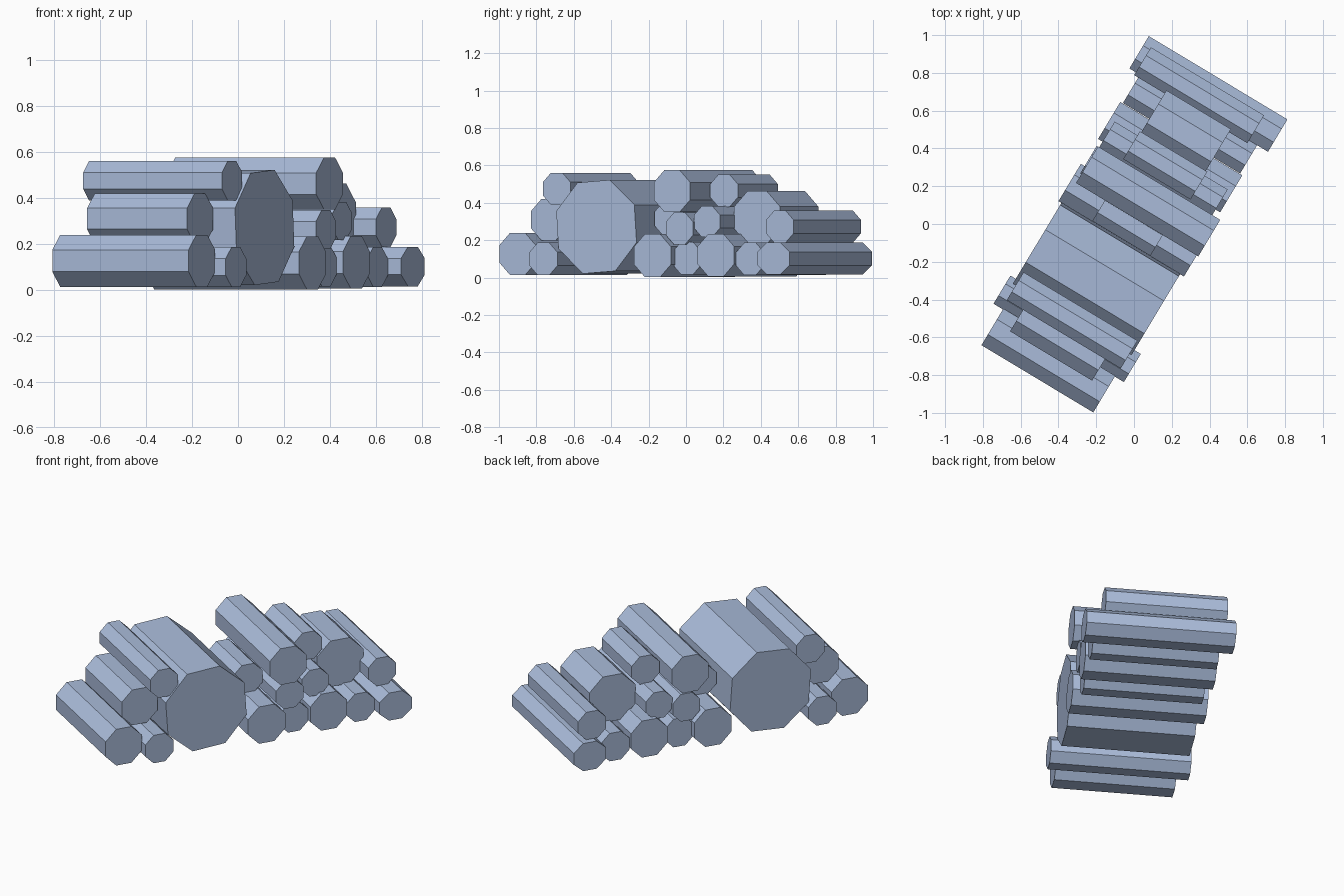
import bpy, bmesh, math
from mathutils import Vector

if "Cube" in bpy.data.objects:
    bpy.data.objects.remove(bpy.data.objects["Cube"])

wood = bpy.data.materials.new("pale_blue_grey")
wood.diffuse_color = (0.40, 0.50, 0.70, 1)
wood.use_nodes = True
wood.node_tree.nodes["Principled BSDF"].inputs["Base Color"].default_value = wood.diffuse_color

ANGLE = math.radians(-31)
ALONG = Vector((math.cos(ANGLE), math.sin(ANGLE), 0))     # log axis
ACROSS = Vector((-math.sin(ANGLE), math.cos(ANGLE), 0))   # direction of the row
UP = Vector((0, 0, 1))


def log(name, u, z, r, start, end, wide=None, tilt=0):
    """Eight-sided log: row position, height, half height, ends along the axis."""
    wide = wide or r
    k = 1 / math.cos(math.pi / 8)
    bm = bmesh.new()
    rings = []
    for t in (start, end):
        ring = []
        for i in range(8):
            a = math.pi * (i + 0.5) / 4 + math.radians(tilt)
            ring.append(bm.verts.new(ALONG * t + ACROSS * (u + wide * k * math.cos(a))
                                     + UP * (z + r * k * math.sin(a))))
        rings.append(ring)
    for i in range(8):
        j = (i + 1) % 8
        bm.faces.new((rings[0][i], rings[0][j], rings[1][j], rings[1][i]))
    bm.faces.new(rings[0])
    bm.faces.new(rings[1])
    bmesh.ops.recalc_face_normals(bm, faces=bm.faces)
    me = bpy.data.meshes.new(name)
    bm.to_mesh(me)
    bm.free()
    me.materials.append(wood)
    bpy.context.collection.objects.link(bpy.data.objects.new(name, me))


# Ground row
log("ground_log_1", -0.853, 0.127, 0.113, -0.362, 0.329)
log("ground_log_2", -0.658, 0.100, 0.087, -0.420, 0.385)
log("ground_log_3", 0.013, 0.118, 0.115, -0.405, 0.370)
log("ground_log_4", 0.202, 0.104, 0.088, -0.362, 0.326)
log("ground_log_5", 0.402, 0.120, 0.114, -0.395, 0.359)
log("ground_log_6", 0.606, 0.100, 0.087, -0.380, 0.344)
log("ground_log_7", 0.793, 0.102, 0.086, -0.445, 0.411, wide=0.100)

# Large log
log("large_log", -0.351, 0.272, 0.244, -0.387, 0.346, tilt=4)

# Middle row
log("middle_log_1", -0.715, 0.310, 0.110, -0.270, 0.237)
log("middle_log_2", -0.010, 0.315, 0.090, -0.197, 0.161)
log("middle_log_3", 0.167, 0.263, 0.085, -0.382, 0.346)
log("middle_log_4", 0.330, 0.300, 0.082, -0.367, 0.331)
log("middle_log_5", 0.552, 0.321, 0.143, -0.217, 0.181)
log("middle_log_6", 0.762, 0.273, 0.086, -0.405, 0.294)

# Top row
log("top_log_1", -0.606, 0.475, 0.086, -0.370, 0.334)
log("top_log_2", 0.141, 0.463, 0.113, -0.375, 0.380)
log("top_log_3", 0.351, 0.465, 0.086, -0.226, 0.190)
